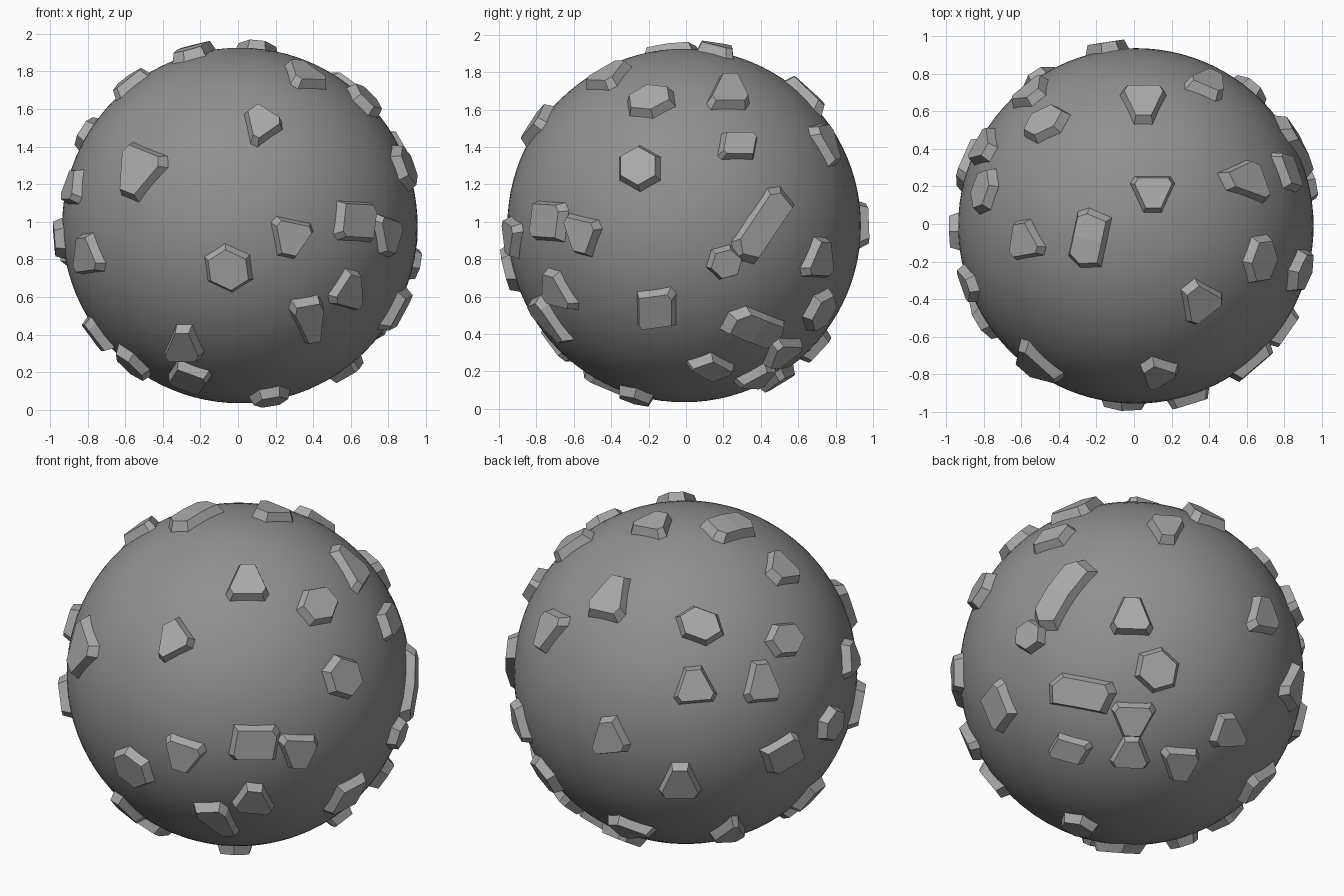
import bpy
import bmesh
from math import sin, cos, radians, sqrt
from mathutils import Vector, Matrix

if "Cube" in bpy.data.objects:
    bpy.data.objects.remove(bpy.data.objects["Cube"], do_unlink=True)

CENTRE = Vector((0.01, -0.01, 0.98))
RADIUS = 0.945
FOOT, CREST = RADIUS - 0.015, RADIUS + 0.05
TOP_SCALE = 0.74


def make_material(name, grey):
    mat = bpy.data.materials.new(name)
    mat.use_nodes = True
    colour = (grey, grey, grey, 1)
    mat.diffuse_color = colour
    mat.node_tree.nodes["Principled BSDF"].inputs["Base Color"].default_value = colour
    return mat


ball_grey = make_material("ball_grey", 0.28)
rock_grey = make_material("rock_grey", 0.40)

# Unit outlines, counter-clockwise, shared by all rocks
OUTLINES = {
    "wedge": [(-.5, -.3), (-.4, -.5), (.4, -.5), (.5, -.3), (.2, .5), (-.2, .5)],
    "hex": [(-.5, 0), (-.25, -.5), (.25, -.5), (.5, 0), (.25, .5), (-.25, .5)],
    "block": [(-.5, -.35), (-.4, -.5), (.4, -.5), (.5, .3), (.4, .5), (-.4, .5)],
    "slab": [(0, -.5), (.42, -.5), (.5, .2), (.4, .5), (0, .5), (-.35, .5), (-.5, .1), (-.42, -.5)],
}


def patch_axes(azimuth, elevation):
    """Right, up and outward axes of a region of the ball."""
    az, el = radians(azimuth), radians(elevation)
    out = Vector((sin(az) * cos(el), -cos(az) * cos(el), sin(el)))
    right = Vector((cos(az), sin(az), 0))
    return right, out.cross(right), out


def add_rock(name, axes, shape, across, up, width, height, roll):
    """Raise a chamfered rock from an outline laid on the ball."""
    right, upward, out = axes
    turn = Matrix.Rotation(radians(roll), 2)
    bm = bmesh.new()

    def ring(scale, radius):
        verts = []
        for u, v in OUTLINES[shape]:
            p = turn @ Vector((u * width * scale, v * height * scale))
            a, b = across + p.x, up + p.y
            depth = sqrt(max(0.01, 0.965 ** 2 - a * a - b * b))
            direction = (right * a + upward * b + out * depth).normalized()
            verts.append(bm.verts.new(CENTRE + direction * radius))
        return verts

    base, top = ring(1, FOOT), ring(TOP_SCALE, CREST)
    count = len(base)
    for i in range(count):
        j = (i + 1) % count
        bm.faces.new((base[i], base[j], top[j], top[i]))
    if shape == "slab":
        half = count // 2
        bm.faces.new(top[:half + 1])
        bm.faces.new(top[half:] + top[:1])
    else:
        bm.faces.new(top)
    bm.faces.new(base[::-1])
    mesh = bpy.data.meshes.new(name)
    bm.to_mesh(mesh)
    bm.free()
    mesh.materials.append(rock_grey)
    bpy.context.collection.objects.link(bpy.data.objects.new(name, mesh))


def add_rocks(region, azimuth, elevation, rocks):
    axes = patch_axes(azimuth, elevation)
    for number, (shape, *sizes, roll) in enumerate(rocks, 1):
        add_rock(f"{region}_rock_{number}", axes, shape, *(s / 100 for s in sizes), roll)


# Smooth ball
bpy.ops.mesh.primitive_uv_sphere_add(segments=96, ring_count=48, radius=RADIUS, location=CENTRE)
ball = bpy.context.object
ball.name = "ball"
ball.data.materials.append(ball_grey)
bpy.ops.object.shade_smooth()

# Rocks by region: shape, across, up, width, height (hundredths), roll (degrees)
add_rocks("front", 0, 0, [
    ("wedge", -54, 28, 27, 31, 158),
    ("wedge", 11, 55, 22, 20, 35),
    ("hex", -6, -23, 31, 24, -25),
    ("wedge", 27, -7, 25, 22, 168),
    ("wedge", 58, -34, 19, 22, -15),
    ("wedge", 37, -51, 20, 26, 190),
    ("wedge", -81, -15, 16, 23, 8),
    ("wedge", -30, -63, 23, 20, 0),
    ("block", -27, -81, 24, 12, -20),
])
add_rocks("front_left", 35, 25, [
    ("block", 9, -38, 31, 21, 0),
    ("wedge", 33, -43, 24, 20, 178),
    ("wedge", 5, 51, 26, 21, 0),
    ("hex", 44, 38, 25, 22, 70),
])
add_rocks("left", 90, 0, [
    ("hex", -24, 31, 27, 24, 90),
    ("wedge", 24, 72, 25, 19, 0),
    ("block", 29, 43, 23, 15, 0),
    ("slab", 42, 0, 50, 18, 56),
    ("hex", 22, -20, 22, 18, 15),
    ("block", -15, -45, 25, 22, 8),
])
add_rocks("top", 0, 90, [
    ("wedge", 4, 65, 27, 21, 180),
    ("wedge", 9, 17, 26, 21, 180),
    ("slab", -25, -7, 35, 20, 78),
    ("wedge", -59, -7, 20, 22, 10),
])
add_rocks("back_right", 215, 25, [
    ("hex", 8, 26, 31, 20, -20),
    ("hex", 55, 18, 23, 20, 65),
    ("wedge", 5, -7, 26, 22, 5),
    ("wedge", 42, -5, 22, 25, 5),
    ("wedge", -42, -35, 23, 22, 5),
    ("wedge", -3, -60, 26, 20, 0),
    ("block", 54, -45, 27, 16, 30),
])
add_rocks("back_left", 145, -25, [
    ("wedge", 12, 75, 23, 16, 180),
    ("wedge", -8, 24, 26, 23, 0),
    ("hex", 7, -6, 29, 24, -40),
    ("slab", -34, -20, 40, 19, -10),
    ("block", -38, -50, 24, 13, -15),
    ("wedge", -5, -34, 27, 20, 180),
    ("wedge", -5, -51, 24, 18, 0),
    ("wedge", 23, -56, 24, 18, 180),
    ("wedge", 49, -36, 23, 19, 8),
])
add_rocks("right", 270, 0, [
    ("hex", 3, -7, 24, 22, 90),
    ("wedge", 31, 21, 22, 20, 0),
    ("block", 10, -58, 20, 18, 0),
])
add_rocks("under", 0, -90, [
    ("hex", 16, 26, 24, 20, 0),
    ("wedge", -57, -38, 20, 20, 0),
    ("hex", -57, 24, 20, 20, 30),
])
